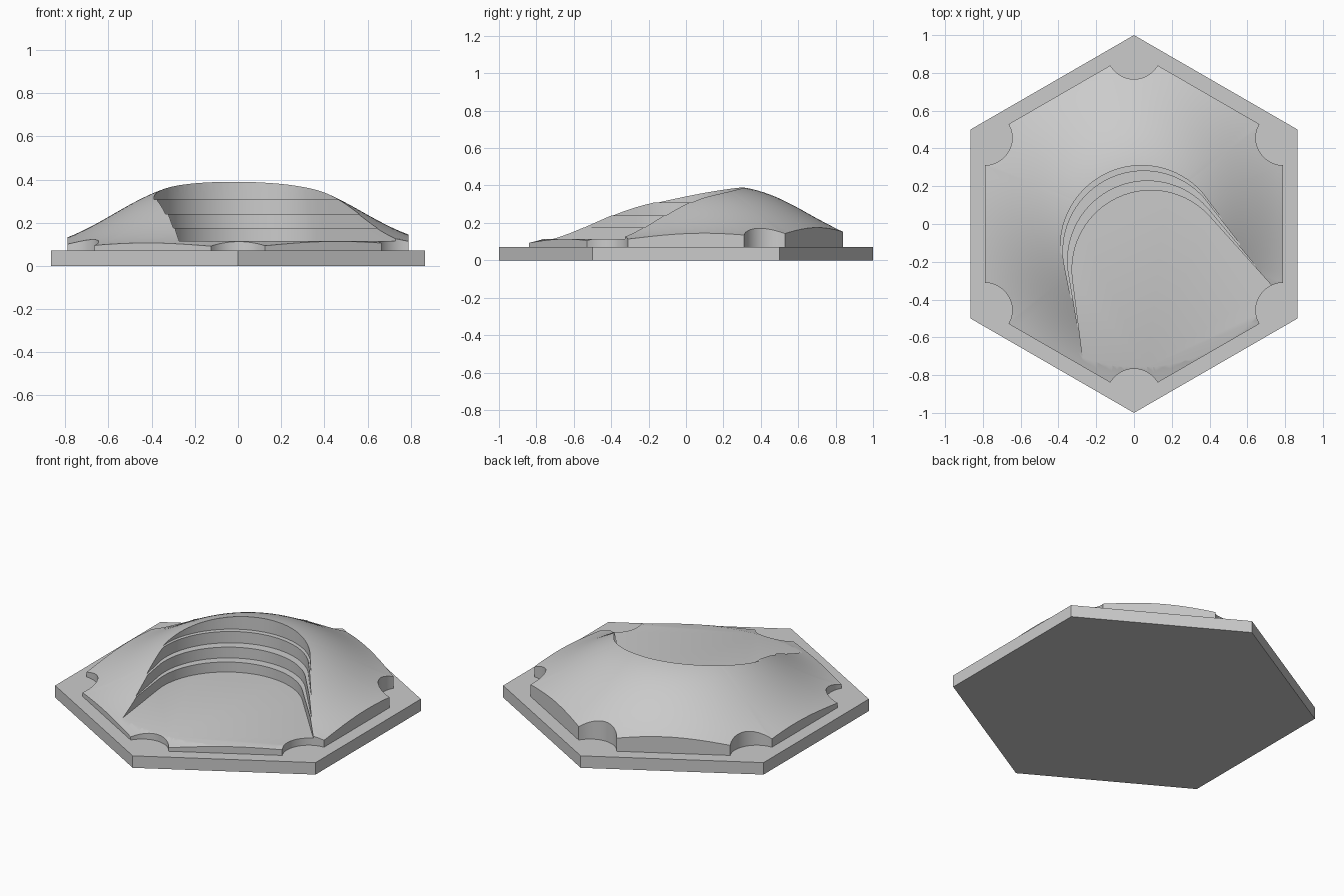
import bpy, bmesh, math
from mathutils import Vector

if "Cube" in bpy.data.objects:
    bpy.data.objects.remove(bpy.data.objects["Cube"], do_unlink=True)

BASE_TOP = 0.072
INNER_R, NOTCH_R = 0.912, 0.145

stone = bpy.data.materials.new("stone grey")
stone.use_nodes = True
grey = (0.6, 0.6, 0.6, 1)
stone.diffuse_color = grey
stone.node_tree.nodes["Principled BSDF"].inputs["Base Color"].default_value = grey


def make_object(name, bm):
    bmesh.ops.recalc_face_normals(bm, faces=bm.faces)
    mesh = bpy.data.meshes.new(name)
    bm.to_mesh(mesh)
    bm.free()
    mesh.materials.append(stone)
    obj = bpy.data.objects.new(name, mesh)
    bpy.context.collection.objects.link(obj)
    return obj


def prism(name, outline, low, high):
    bm = bmesh.new()
    face = bm.faces.new([bm.verts.new((x, y, low)) for x, y in outline])
    top = bmesh.ops.extrude_face_region(bm, geom=[face])["geom"]
    verts = [v for v in top if isinstance(v, bmesh.types.BMVert)]
    bmesh.ops.translate(bm, verts=verts, vec=(0, 0, high - low))
    return make_object(name, bm)


def polar(radius, angle):
    return Vector((radius * math.cos(angle), radius * math.sin(angle)))


def hill_height(p):
    # Bell-shaped dome with a slight tilt
    r = math.hypot(p.x, p.y - 0.075)
    return 0.08 + 0.32 * math.exp(-(r / 0.66) ** 3) + 0.008 * p.x + 0.01 * p.y


def notched_outline(arc_steps=12, edge_steps=14):
    # Hexagon with a round bite at each corner
    points = []
    for i in range(6):
        a = math.radians(30 + 60 * i)
        corner, following = polar(INNER_R, a), polar(INNER_R, a + math.pi / 3)
        for k in range(arc_steps + 1):
            turn = a + math.radians(240 - 120 * k / arc_steps)
            points.append(corner + polar(NOTCH_R, turn))
        along = (following - corner).normalized()
        start, end = corner + along * NOTCH_R, following - along * NOTCH_R
        points += [start.lerp(end, k / edge_steps) for k in range(1, edge_steps)]
    return points


# Hexagonal base slab
prism("base_slab", [polar(1, math.radians(30 + 60 * i)) for i in range(6)], 0, BASE_TOP)

# Hill: concentric rings of the notched outline, lifted to the dome height
outline = notched_outline()
count, rings = len(outline), 28
bm = bmesh.new()
center = bm.verts.new((0, 0, hill_height(Vector((0, 0)))))
previous = None
for k in range(1, rings + 1):
    ring = [bm.verts.new((*(p * k / rings), hill_height(p * k / rings))) for p in outline]
    for i in range(count):
        j = (i + 1) % count
        if previous:
            bm.faces.new((previous[i], ring[i], ring[j]))
            bm.faces.new((previous[i], ring[j], previous[j]))
        else:
            bm.faces.new((center, ring[i], ring[j]))
    previous = ring
foot = [bm.verts.new((*p, BASE_TOP - 0.02)) for p in outline]
for i in range(count):
    j = (i + 1) % count
    bm.faces.new((previous[i], foot[i], foot[j], previous[j]))
bm.faces.new(foot)
hill = make_object("hill", bm)

# Terraced hollow: stepped cutters, wide at the top and narrower below
outer_center, inner_center = Vector((0.04, -0.12)), Vector((0.09, -0.24))
mouth = [(-0.27, -0.72), (-0.25, -1.1), (0.5, -1.1), (0.95, -0.6), (0.76, -0.36)]
bpy.context.view_layer.objects.active = hill
hill.select_set(True)
for shrink, floor in ((0, 0.308), (0.22, 0.24), (0.62, 0.175), (1, 0.115)):
    middle = outer_center.lerp(inner_center, shrink)
    radius = 0.43 - 0.012 * shrink
    arc = [middle + polar(radius, math.radians(42 + 145 * k / 32)) for k in range(33)]
    cutter = prism("terrace_cutter", arc + [Vector(p) for p in mouth], floor, 0.7)
    cutter.hide_render = True
    mod = hill.modifiers.new("terrace", "BOOLEAN")
    mod.operation, mod.solver, mod.object = "DIFFERENCE", "EXACT", cutter
    bpy.ops.object.modifier_apply(modifier=mod.name)
    bpy.data.objects.remove(cutter, do_unlink=True)

bpy.ops.object.select_all(action="DESELECT")
hill.select_set(True)
bpy.context.view_layer.objects.active = hill
bpy.ops.object.shade_smooth_by_angle(angle=math.radians(25))
